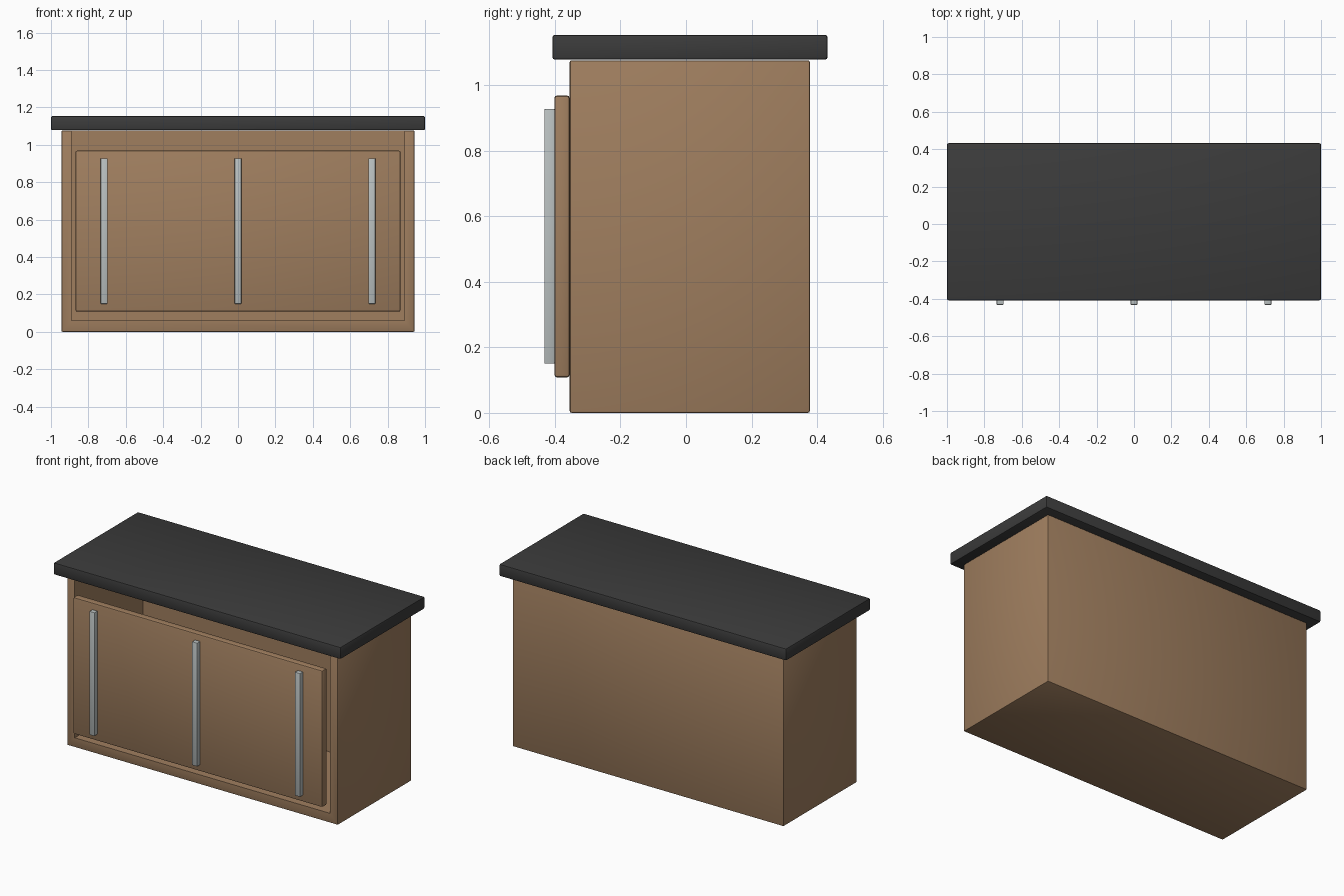
import bpy
from mathutils import Vector

default_cube = bpy.data.objects.get("Cube")
if default_cube:
    bpy.data.objects.remove(default_cube, do_unlink=True)


def material(name, color):
    mat = bpy.data.materials.new(name)
    mat.use_nodes = True
    mat.diffuse_color = (*color, 1)
    mat.node_tree.nodes["Principled BSDF"].inputs["Base Color"].default_value = (*color, 1)
    return mat


wood = material("warm wood", (0.35, 0.21, 0.114))
stone = material("charcoal stone", (0.044, 0.044, 0.044))
metal = material("brushed metal", (0.49, 0.53, 0.53))


def box(name, low, high, mat, bevel=0.0):
    """Box between two corners, with softly rounded edges."""
    low, high = Vector(low), Vector(high)
    bpy.ops.mesh.primitive_cube_add(size=1, location=(low + high) / 2)
    obj = bpy.context.object
    obj.name = obj.data.name = name
    obj.scale = high - low
    bpy.ops.object.transform_apply(location=False, rotation=False, scale=True)
    obj.data.materials.append(mat)
    if bevel:
        mod = obj.modifiers.new("soft edges", 'BEVEL')
        mod.width = bevel
        mod.segments = 2
        bpy.ops.object.modifier_apply(modifier=mod.name)
        bpy.ops.object.shade_smooth_by_angle()
    return obj


# Cabinet carcass, hollow and open at the front and under the worktop
carcass = box("cabinet_body", (-0.944, -0.355, 0), (0.944, 0.378, 1.076), wood, 0.006)
cavity = box("cavity_cutter", (-0.889, -0.6, 0.06), (0.889, 0.323, 1.3), wood)
cavity.hide_render = True
cut = carcass.modifiers.new("hollow", 'BOOLEAN')
cut.operation = 'DIFFERENCE'
cut.solver = 'EXACT'
cut.object = cavity
bpy.context.view_layer.objects.active = carcass
bpy.ops.object.modifier_apply(modifier=cut.name)
bpy.data.objects.remove(cavity, do_unlink=True)

# Overhanging worktop
box("worktop", (-1, -0.408, 1.078), (1, 0.432, 1.154), stone, 0.008)

# Front panel standing proud of the opening
box("front_panel", (-0.869, -0.402, 0.108), (0.869, -0.355, 0.969), wood, 0.009)

# Three upright handles
for side, x in (("right", -0.716), ("middle", 0), ("left", 0.716)):
    box(f"{side}_handle", (x - 0.018, -0.432, 0.15), (x + 0.018, -0.401, 0.928), metal, 0.003)
